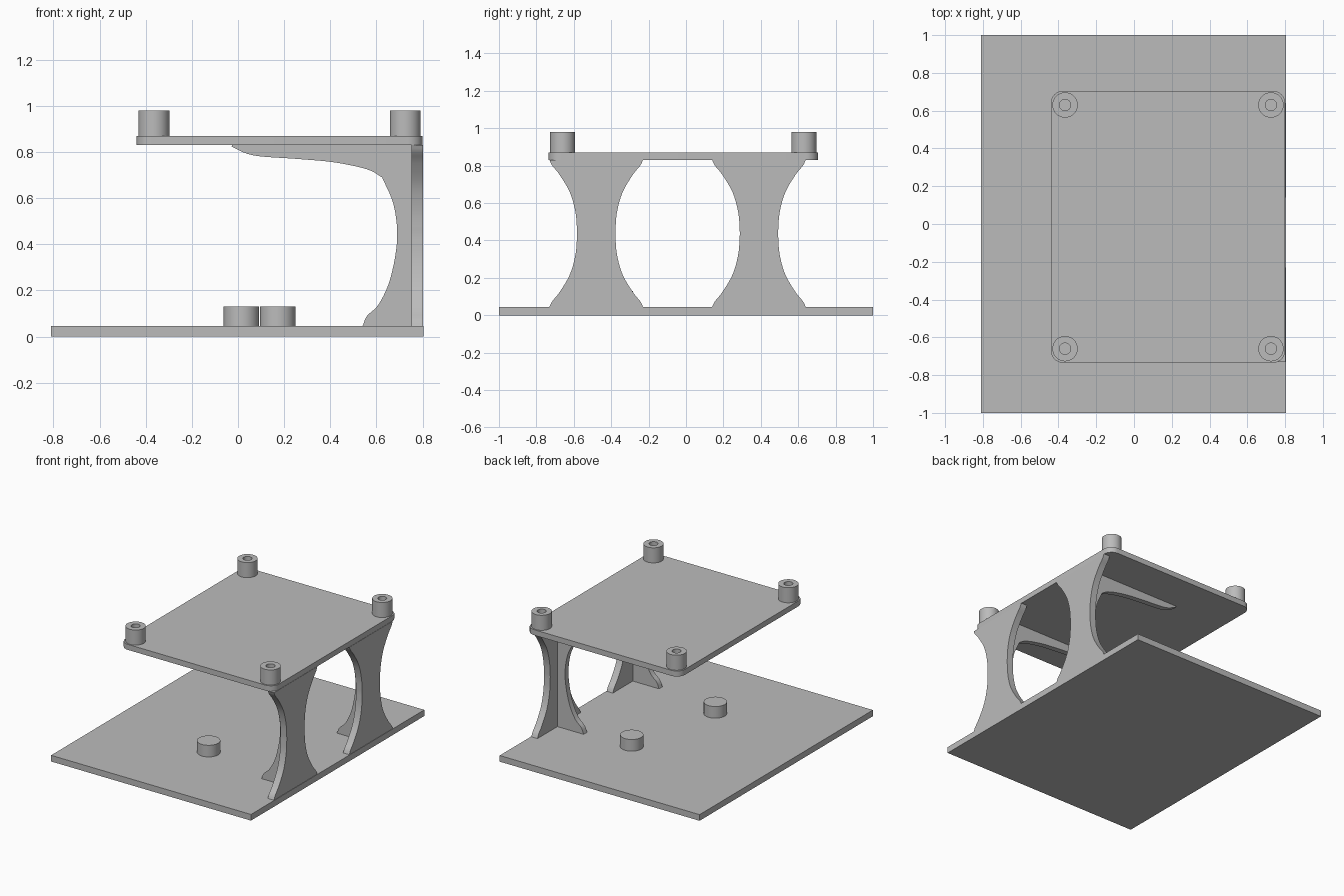
import bpy, bmesh, math
from mathutils import Vector

cube = bpy.data.objects.get("Cube")
if cube:
    bpy.data.objects.remove(cube, do_unlink=True)

grey = bpy.data.materials.new("plain grey")
grey.use_nodes = True
grey.diffuse_color = (0.5, 0.5, 0.5, 1)
grey.node_tree.nodes["Principled BSDF"].inputs["Base Color"].default_value = (0.5, 0.5, 0.5, 1)


def finish(name, bm, smooth=True):
    bmesh.ops.recalc_face_normals(bm, faces=bm.faces)
    mesh = bpy.data.meshes.new(name)
    bm.to_mesh(mesh)
    bm.free()
    mesh.materials.append(grey)
    obj = bpy.data.objects.new(name, mesh)
    bpy.context.collection.objects.link(obj)
    if smooth:
        bpy.ops.object.select_all(action="DESELECT")
        obj.select_set(True)
        bpy.context.view_layer.objects.active = obj
        bpy.ops.object.shade_smooth_by_angle(angle=math.radians(30))
    return obj


def extrude(name, outline, offset, smooth=True):
    """Solid made by sweeping a closed outline along an offset."""
    bm = bmesh.new()
    face = bm.faces.new([bm.verts.new(p) for p in outline])
    swept = bmesh.ops.extrude_face_region(bm, geom=[face], use_keep_orig=True)
    moved = [v for v in swept["geom"] if isinstance(v, bmesh.types.BMVert)]
    bmesh.ops.translate(bm, verts=moved, vec=Vector(offset))
    return finish(name, bm, smooth)


def lathe(name, profile, x, y, steps=48):
    """Turn an (r, z) profile around a vertical axis."""
    bm = bmesh.new()
    verts = [bm.verts.new((r, 0, z)) for r, z in profile]
    edges = [bm.edges.new(pair) for pair in zip(verts, verts[1:])]
    bmesh.ops.spin(bm, geom=verts + edges, cent=(0, 0, 0), axis=(0, 0, 1),
                   angle=2 * math.pi, steps=steps)
    bmesh.ops.remove_doubles(bm, verts=bm.verts, dist=1e-4)
    bmesh.ops.translate(bm, verts=bm.verts, vec=(x, y, 0))
    return finish(name, bm)


def rounded_rect(x0, x1, y0, y1, radius, z, steps=8):
    corners = [(x1, y1, -1, -1), (x0, y1, 1, -1), (x0, y0, 1, 1), (x1, y0, -1, 1)]
    points = []
    for i, (x, y, sx, sy) in enumerate(corners):
        for k in range(steps + 1):
            a = math.pi / 2 * (i + k / steps)
            points.append((x + radius * (sx + math.cos(a)),
                           y + radius * (sy + math.sin(a)), z))
    return points


def smooth_path(points, steps=5):
    """Catmull-Rom curve through the points."""
    pts = [Vector(p) for p in points]
    pts = [2 * pts[0] - pts[1]] + pts + [2 * pts[-1] - pts[-2]]
    out = []
    for a, b, c, d in zip(pts, pts[1:], pts[2:], pts[3:]):
        for k in range(steps):
            t = k / steps
            out.append(0.5 * (2 * b + (c - a) * t + (2 * a - 5 * b + 4 * c - d) * t ** 2
                              + (3 * b - a - 3 * c + d) * t ** 3))
    return out + [pts[-2]]


BASE_TOP, TRAY_BOTTOM, TRAY_TOP = 0.045, 0.83, 0.87

# Base slab and raised tray
extrude("base_plate", [(-0.81, -1, 0), (0.805, -1, 0), (0.805, 1, 0), (-0.81, 1, 0)],
        (0, 0, BASE_TOP), smooth=False)
extrude("tray", rounded_rect(-0.44, 0.8, -0.735, 0.705, 0.065, TRAY_BOTTOM),
        (0, 0, TRAY_TOP - TRAY_BOTTOM))

# Hollow standoffs on the tray corners
for side, x in (("right", -0.365), ("left", 0.725)):
    for end, y in (("front", -0.66), ("back", 0.63)):
        lathe(f"standoff_{end}_{side}",
              [(0, TRAY_TOP + 0.002), (0.03, TRAY_TOP + 0.002), (0.03, 0.98),
               (0.067, 0.98), (0.067, TRAY_TOP - 0.01), (0, TRAY_TOP - 0.01)], x, y)

# Locating pegs on the base
for end, x, y in (("front", 0.015, -0.36), ("back", 0.172, 0.38)):
    lathe(f"peg_{end}", [(0, 0.13), (0.077, 0.13), (0.077, 0.04), (0, 0.04)], x, y)

# Waisted leg plates, each with a curved rib reaching under the tray
waist = smooth_path([(0.25, 0.045), (0.235, 0.075), (0.195, 0.125), (0.14, 0.22),
                     (0.11, 0.33), (0.102, 0.4375)])
waist += [Vector((p.x, 0.875 - p.y)) for p in reversed(waist[:-1])]
rib = smooth_path([(0.54, 0.045), (0.56, 0.09), (0.61, 0.14), (0.66, 0.25), (0.69, 0.42),
                   (0.675, 0.57), (0.625, 0.69)])
rib += smooth_path([(0.625, 0.69), (0.56, 0.725), (0.42, 0.755), (0.26, 0.77),
                    (0.07, 0.785), (-0.02, 0.82), (-0.025, 0.83)])[1:]
for end, y in (("front", -0.48), ("back", 0.39)):
    outline = [(0.752, y + p.x, p.y) for p in waist]
    outline += [(0.752, y - p.x, p.y) for p in reversed(waist)]
    extrude(f"leg_{end}", outline, (0.05, 0, 0))
    thick = 0.04
    outline = [(p.x, y - thick / 2, p.y) for p in rib]
    outline += [(0.76, y - thick / 2, TRAY_BOTTOM), (0.76, y - thick / 2, BASE_TOP)]
    extrude(f"rib_{end}", outline, (0, thick, 0))
